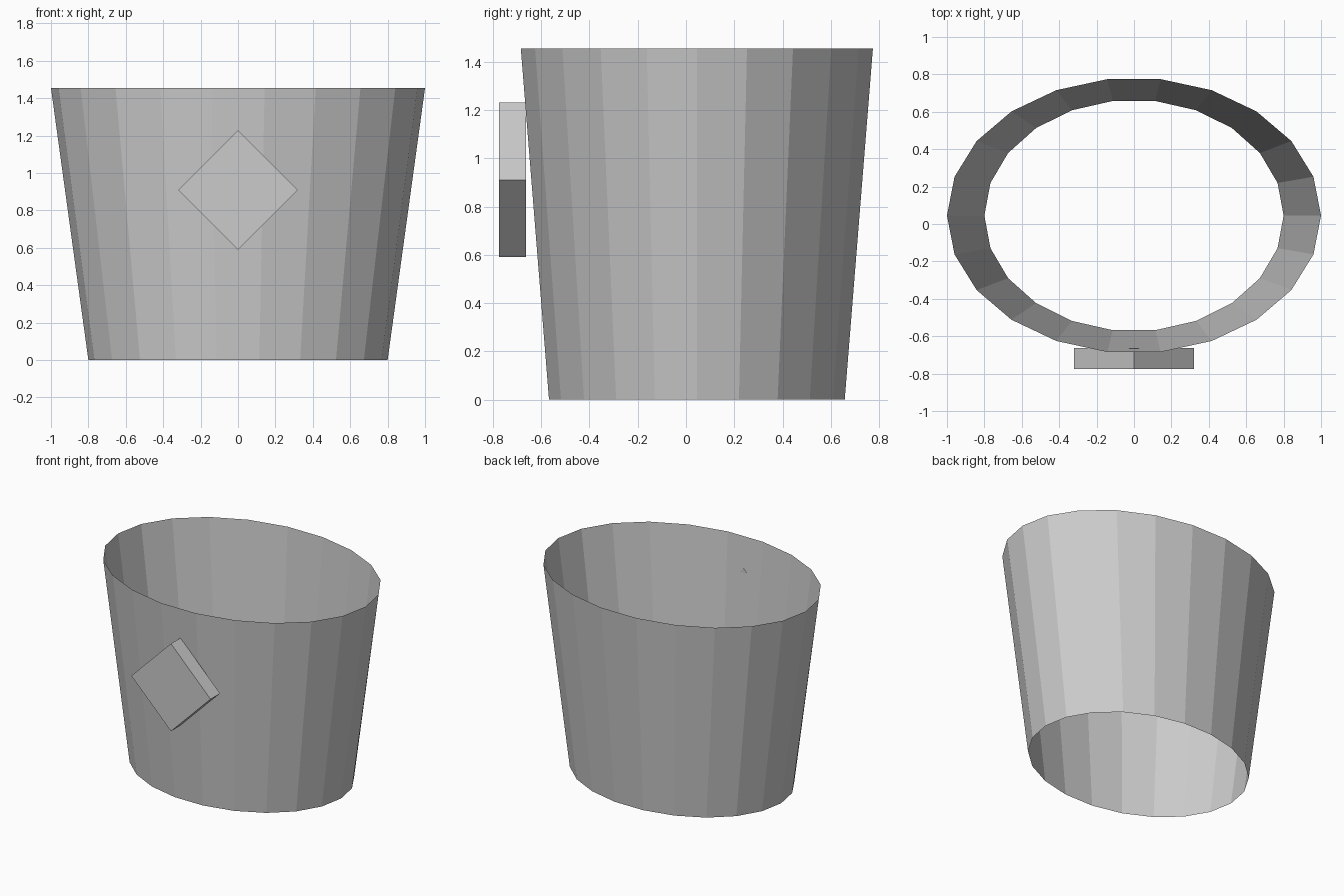
import bpy
import bmesh
from math import radians
from mathutils import Matrix, Vector

cube = bpy.data.objects.get("Cube")
if cube:
    bpy.data.objects.remove(cube, do_unlink=True)

# One plain grey for every part
grey = bpy.data.materials.new("plain_grey")
grey.use_nodes = True
colour = (0.6, 0.6, 0.6, 1)
grey.diffuse_color = colour
grey.node_tree.nodes["Principled BSDF"].inputs["Base Color"].default_value = colour

HEIGHT = 1.455
CENTRE_Y = 0.045


def add_object(name, bm):
    bmesh.ops.recalc_face_normals(bm, faces=bm.faces)
    mesh = bpy.data.meshes.new(name)
    bm.to_mesh(mesh)
    bm.free()
    mesh.materials.append(grey)
    obj = bpy.data.objects.new(name, mesh)
    bpy.context.collection.objects.link(obj)
    return obj


# Open, flared oval sleeve with thin walls
bm = bmesh.new()
bmesh.ops.create_cone(bm, cap_ends=False, segments=22,
                      radius1=1, radius2=1, depth=HEIGHT)
verts = sorted(bm.verts, key=lambda v: v.co.z)
half = len(verts) // 2
# Turn so that corners lie on the left and right ends
first = verts[0].co.to_2d()
turn = Matrix.Rotation(first.angle_signed(Vector((1, 0))) * -1, 4, "Z")
bmesh.ops.transform(bm, matrix=turn, verts=bm.verts)
for ring, rx, ry in ((verts[:half], 0.8, 0.619), (verts[half:], 1.0, 0.737)):
    for v in ring:
        v.co.x *= rx
        v.co.y = v.co.y * ry + CENTRE_Y
        v.co.z += HEIGHT / 2
add_object("oval_sleeve", bm)

# Square block standing on its corner at the front
bm = bmesh.new()
side = 0.64 / 2 ** 0.5
bmesh.ops.create_cube(bm, size=1, matrix=(
    Matrix.Translation((0, -0.719, 0.91))
    @ Matrix.Rotation(radians(45), 4, "Y")
    @ Matrix.Diagonal((side, 0.11, side, 1))))
add_object("front_diamond_block", bm)
